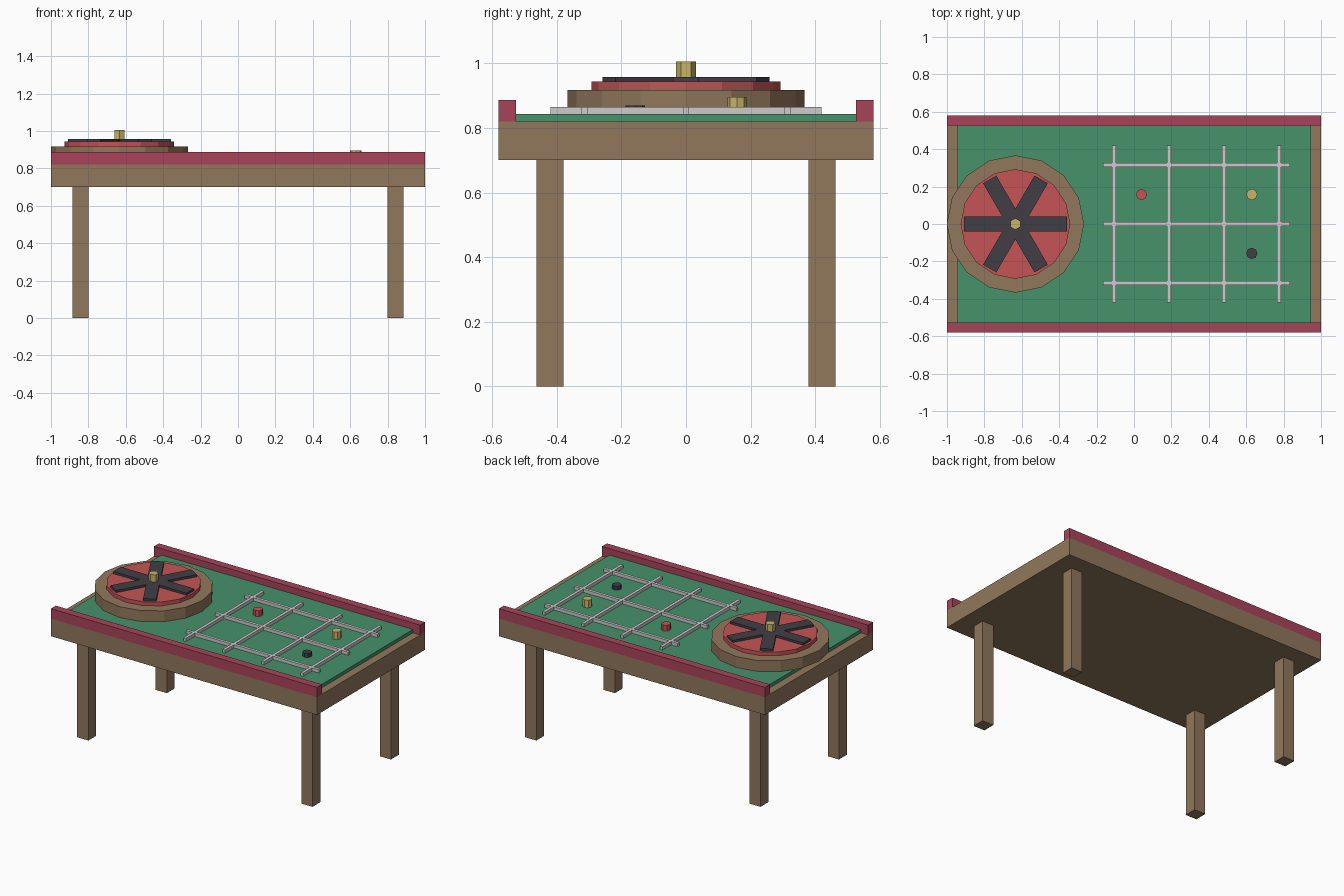
import bpy
import bmesh
import math
from mathutils import Matrix, Vector

cube = bpy.data.objects.get("Cube")
if cube:
    bpy.data.objects.remove(cube, do_unlink=True)


def material(name, rgb):
    # Hue given as 8-bit display values, stored as linear
    color = [((c / 255 + 0.055) / 1.055) ** 2.4 for c in rgb] + [1]
    m = bpy.data.materials.new(name)
    m.use_nodes = True
    m.diffuse_color = color
    m.node_tree.nodes["Principled BSDF"].inputs["Base Color"].default_value = color
    return m


wood = material("wood", (145, 119, 92))
felt = material("green_felt", (71, 146, 107))
crimson = material("crimson", (168, 68, 88))
red = material("red", (197, 84, 85))
dark = material("charcoal", (65, 63, 69))
gold = material("gold", (200, 180, 104))
pale = material("pale_grey", (205, 203, 203))


def finish(name, bm, mat):
    bmesh.ops.recalc_face_normals(bm, faces=bm.faces)
    mesh = bpy.data.meshes.new(name)
    bm.to_mesh(mesh)
    bm.free()
    mesh.materials.append(mat)
    obj = bpy.data.objects.new(name, mesh)
    bpy.context.collection.objects.link(obj)
    return obj


def boxes(name, mat, *bounds):
    # Each box is given by its low and high corners
    bm = bmesh.new()
    for low, high in bounds:
        low, high = Vector(low), Vector(high)
        place = Matrix.Translation((low + high) / 2) @ Matrix.Diagonal((*(high - low), 1))
        bmesh.ops.create_cube(bm, size=1, matrix=place)
    return finish(name, bm, mat)


def prism(name, mat, outline, z0, z1):
    bm = bmesh.new()
    face = bm.faces.new([bm.verts.new((x, y, z0)) for x, y in outline])
    new = bmesh.ops.extrude_face_region(bm, geom=[face])["geom"]
    top = [v for v in new if isinstance(v, bmesh.types.BMVert)]
    bmesh.ops.translate(bm, vec=(0, 0, z1 - z0), verts=top)
    return finish(name, bm, mat)


def disc(name, mat, x, y, radius, z0, z1, sides):
    step = math.tau / sides
    ring = [(x + radius * math.sin(i * step), y + radius * math.cos(i * step))
            for i in range(sides)]
    return prism(name, mat, ring, z0, z1)


# Table body
SLAB, TOP = 0.82, 0.843
boxes("table_top", wood, ((-1, -0.58, 0.70), (1, 0.58, SLAB)))
boxes("felt_surface", felt, ((-0.945, -0.53, SLAB), (0.945, 0.53, TOP)))
for side, y in (("front", -0.5535), ("back", 0.5535)):
    boxes(side + "_rail", crimson, ((-1, y - 0.0265, SLAB), (1, y + 0.0265, 0.887)))
    for hand, x in (("right", -0.842), ("left", 0.842)):
        leg_y = math.copysign(0.421, y)
        boxes(f"{side}_{hand}_leg", wood,
              ((x - 0.042, leg_y - 0.042, 0), (x + 0.042, leg_y + 0.042, 0.70)))

# Wheel
WX = -0.634
disc("wheel_bowl", wood, WX, 0, 0.367, TOP, 0.917, 16)
disc("wheel_disc", red, WX, 0, 0.293, 0.917, 0.943, 16)
arm, half = 0.275, 0.041
star = []
for i in range(6):
    turn = Matrix.Rotation(i * math.pi / 3, 2)
    notch = (half / math.tan(math.pi / 6), half)
    for point in ((arm, -half), (arm, half), notch):
        p = turn @ Vector(point)
        star.append((p.x + WX, p.y))
prism("wheel_spokes", dark, star, 0.943, 0.958)
disc("wheel_hub", gold, WX, 0, 0.031, 0.95, 1.006, 6)

# Betting grid
GRID = 0.865
bars = [((x - 0.01, -0.42, TOP), (x + 0.01, 0.42, GRID))
        for x in (-0.107, 0.187, 0.481, 0.775)]
bars += [((-0.165, y - 0.01, TOP), (0.835, y + 0.01, GRID)) for y in (-0.315, 0, 0.315)]
boxes("betting_grid", pale, *bars)

# Chips
disc("red_chip", red, 0.04, 0.158, 0.03, TOP, 0.882, 8)
disc("gold_chip", gold, 0.63, 0.158, 0.03, TOP, 0.895, 8)
disc("dark_chip", dark, 0.63, -0.157, 0.03, TOP, 0.869, 8)
